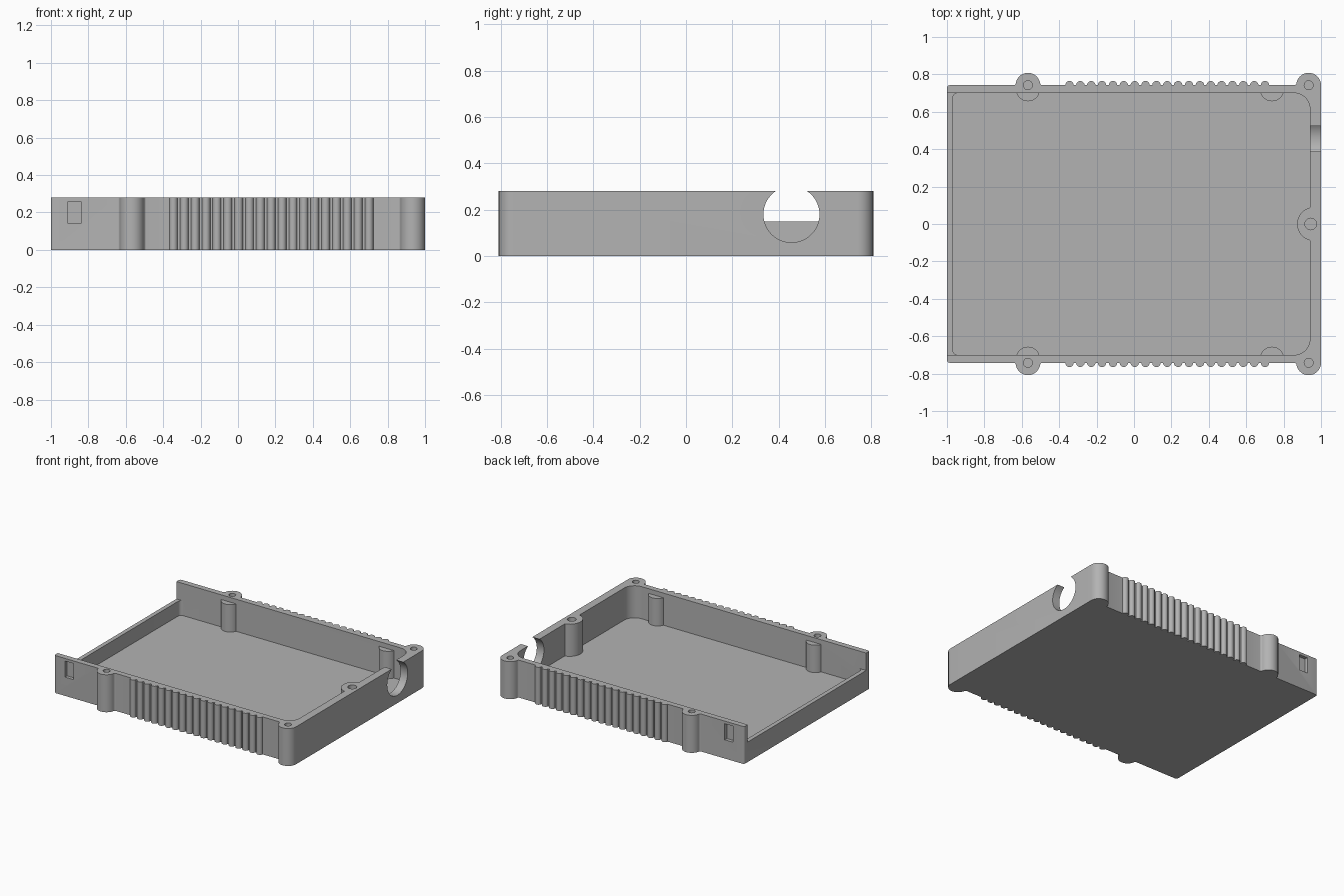
import bpy, bmesh, math
from math import pi, cos, sin, atan2, sqrt

if "Cube" in bpy.data.objects:
    bpy.data.objects.remove(bpy.data.objects["Cube"])

H, WALL_Y, FLOOR = 0.28, 0.742, 0.04
IN_Y, IN_L, IN_R = 0.70, -0.968, 0.941
BOSS_R, POSTS = 0.066, (-0.567, 0.934)

grey = bpy.data.materials.new("grey plastic")
grey.diffuse_color = (0.45, 0.45, 0.45, 1)
grey.use_nodes = True
grey.node_tree.nodes["Principled BSDF"].inputs["Base Color"].default_value = grey.diffuse_color


def arc(cx, cy, r, a0, a1, n):
    return [(cx + r * cos(a0 + (a1 - a0) * i / n), cy + r * sin(a0 + (a1 - a0) * i / n))
            for i in range(n + 1)]


def prism(name, pts, z0, z1):
    """Solid made by extruding a flat outline upward."""
    bm = bmesh.new()
    face = bm.faces.new([bm.verts.new((x, y, z0)) for x, y in pts])
    top = bmesh.ops.extrude_face_region(bm, geom=[face])
    bmesh.ops.translate(bm, vec=(0, 0, z1 - z0),
                        verts=[v for v in top["geom"] if isinstance(v, bmesh.types.BMVert)])
    bmesh.ops.recalc_face_normals(bm, faces=bm.faces)
    me = bpy.data.meshes.new(name)
    bm.to_mesh(me)
    bm.free()
    me.materials.append(grey)
    ob = bpy.data.objects.new(name, me)
    bpy.context.collection.objects.link(ob)
    return ob


def rect(x0, x1, y0, y1):
    return [(x0, y0), (x1, y0), (x1, y1), (x0, y1)]


def combine(target, other, op):
    """Apply a boolean and discard the tool object."""
    mod = target.modifiers.new("bool", 'BOOLEAN')
    mod.operation, mod.object, mod.solver = op, other, 'EXACT'
    bpy.context.view_layer.objects.active = target
    bpy.ops.object.modifier_apply(modifier=mod.name)
    bpy.data.objects.remove(other)


# Outer outline: left corner, filleted screw post, grip ribs, corner post
fil = 0.012
dx = sqrt((BOSS_R + fil) ** 2 - fil ** 2)
tilt = atan2(fil, dx)


def fillet_in(cx):
    return arc(cx - dx, WALL_Y + fil, fil, -pi / 2, -tilt, 4)


half = arc(-0.985, WALL_Y - 0.015, 0.015, pi, pi / 2, 4)
half += fillet_in(POSTS[0])
half += arc(POSTS[0], WALL_Y, BOSS_R, pi - tilt, tilt, 20)[1:]
half += arc(POSTS[0] + dx, WALL_Y + fil, fil, pi + tilt, 1.5 * pi, 4)[1:]
for i in range(19):
    half += arc(-0.345 + i * 0.0581, WALL_Y, 0.0225, pi, 0, 10)
half += fillet_in(POSTS[1])
half += arc(POSTS[1], WALL_Y, BOSS_R, pi - tilt, 0, 20)[1:]
outline = half + [(x, -y) for x, y in reversed(half)]
case = prism("case_tray", outline, 0, H)

# Inner cavity with large right corners and small left corners
R, r = 0.085, 0.025
cavity = (arc(IN_R - R, IN_Y - R, R, 0, pi / 2, 10) + arc(IN_L + r, IN_Y - r, r, pi / 2, pi, 5)
          + arc(IN_L + r, r - IN_Y, r, pi, 1.5 * pi, 5)
          + arc(IN_R - R, R - IN_Y, R, 1.5 * pi, 2 * pi, 10))
combine(case, prism("cavity", cavity, FLOOR, H + 0.1), 'DIFFERENCE')

# Lowered left end wall
combine(case, prism("end_opening", rect(-1.1, -0.9, -IN_Y, IN_Y), 0.15, H + 0.1), 'DIFFERENCE')

# Half-round inner posts and the middle post of the right wall
for x in (POSTS[0], 0.738):
    for s in (1, -1):
        pts = [(px, s * py) for px, py in arc(x, 0.72, 0.064, pi, 2 * pi, 20)]
        combine(case, prism("inner_post", pts, FLOOR - 0.02, 0.245), 'UNION')
combine(case, prism("middle_post", arc(0.962, 0, 0.09, pi / 2, 1.5 * pi, 24), FLOOR - 0.02, H),
        'UNION')

# Blind screw holes
holes = [(x, s * WALL_Y, 0.024) for x in POSTS for s in (1, -1)] + [(0.945, 0, 0.031)]
for x, y, rad in holes:
    combine(case, prism("screw_hole", arc(x, y, rad, 0, 2 * pi, 20)[:-1], 0.08, H + 0.1),
            'DIFFERENCE')

# Latch recesses on both long sides
for s in (1, -1):
    combine(case, prism("latch", rect(-0.91, -0.84, s * 0.767 - 0.05, s * 0.767 + 0.05),
                        0.14, 0.26), 'DIFFERENCE')

# Round cable opening through the right wall
bpy.ops.mesh.primitive_cylinder_add(vertices=48, radius=0.121, depth=0.3,
                                    location=(1.0, 0.455, 0.18), rotation=(0, pi / 2, 0))
combine(case, bpy.context.object, 'DIFFERENCE')

bpy.ops.object.select_all(action='DESELECT')
case.select_set(True)
bpy.context.view_layer.objects.active = case
bpy.ops.object.shade_smooth_by_angle(angle=math.radians(35))
